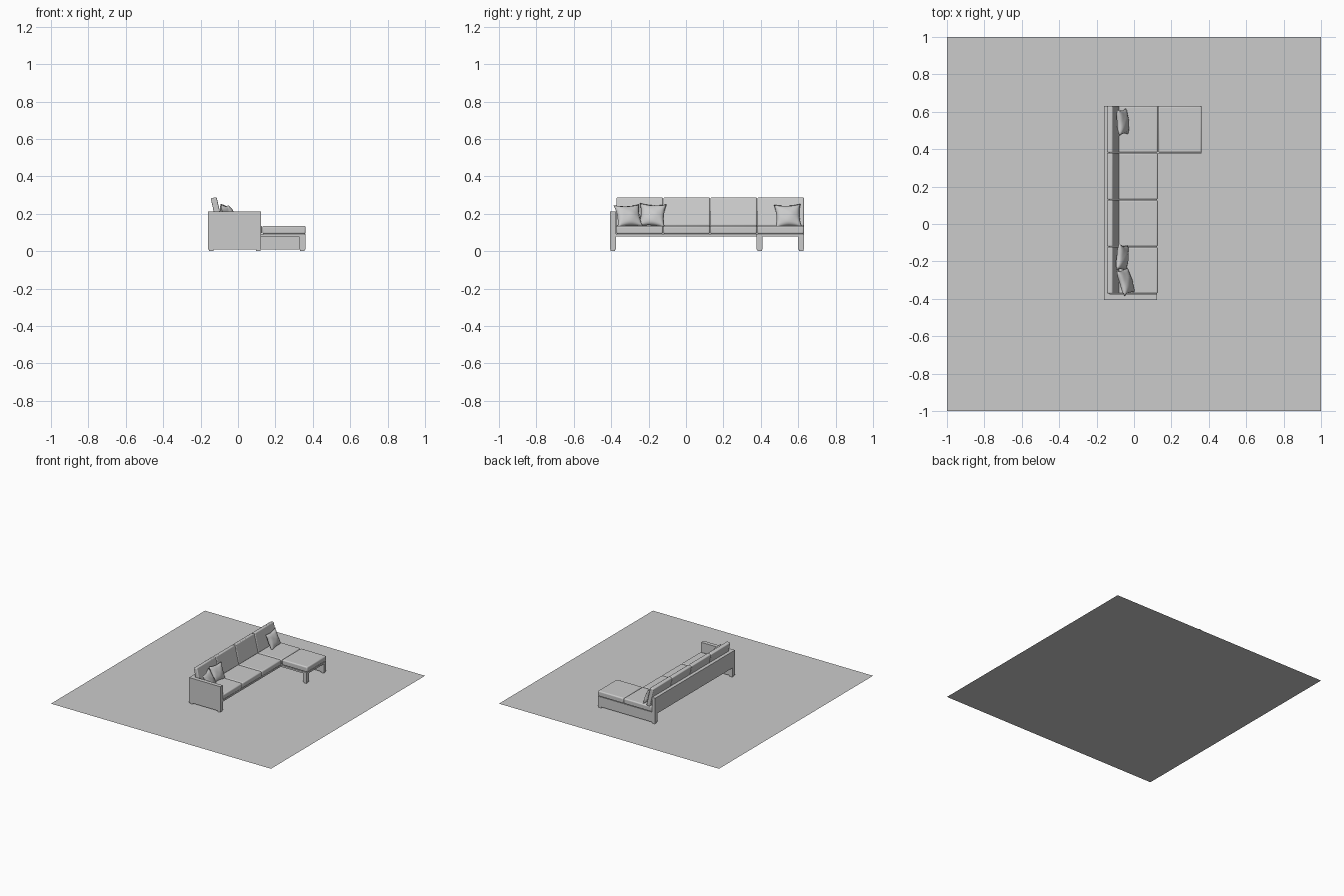
import bpy, bmesh, math

if "Cube" in bpy.data.objects:
    bpy.data.objects.remove(bpy.data.objects["Cube"])


def make(name, bm, loc=(0, 0, 0), rot=(0, 0, 0), smooth=False):
    me = bpy.data.meshes.new(name)
    bm.to_mesh(me)
    bm.free()
    if smooth:
        for p in me.polygons:
            p.use_smooth = True
    ob = bpy.data.objects.new(name, me)
    ob.location, ob.rotation_euler = loc, rot
    bpy.context.collection.objects.link(ob)
    return ob


def box(name, x, y, z, tilt=0, bevel=0):
    """Box from (min, max) ranges, tilted about y around its centre."""
    bm = bmesh.new()
    bmesh.ops.create_cube(bm, size=1)
    bmesh.ops.scale(bm, verts=bm.verts, vec=[r[1] - r[0] for r in (x, y, z)])
    ob = make(name, bm, [(r[0] + r[1]) / 2 for r in (x, y, z)], (0, tilt, 0), bevel > 0)
    if bevel:
        m = ob.modifiers.new("round", 'BEVEL')
        m.width, m.segments = bevel, 3
    return ob


def pillow(name, loc, lean, turn, roll=0, w=0.072, h=0.067, t=0.026):
    """Puffed square with pinched edges and pointed corners."""
    bm = bmesh.new()
    for side in (1, -1):
        grid = bmesh.ops.create_grid(bm, x_segments=14, y_segments=14, size=1)["verts"]
        for v in grid:
            a, b = v.co.x, v.co.y
            puff = (max(0, 1 - a * a) * max(0, 1 - b * b)) ** 0.5
            ripple = 1 + 0.08 * math.sin(5 * a + 2 * b) * math.cos(4 * b)
            v.co = (side * t * puff * ripple,
                    w * a * (1 - 0.14 * (1 - b * b)),
                    h * b * (1 - 0.14 * (1 - a * a)))
    bmesh.ops.remove_doubles(bm, verts=bm.verts, dist=1e-5)
    bmesh.ops.recalc_face_normals(bm, faces=bm.faces)
    make(name, bm, loc, [math.radians(d) for d in (roll, lean, turn)], True)


# Floor sheet
bm = bmesh.new()
bmesh.ops.create_grid(bm, x_segments=1, y_segments=1, size=1)
make("floor_sheet", bm)

# Wooden frame: arm, back panel, chaise end panel, front leg, base boards
box("arm_panel", (-0.16, 0.124), (-0.407, -0.375), (0.01, 0.213))
box("back_panel", (-0.16, -0.132), (-0.375, 0.63), (0.078, 0.213))
box("end_panel", (-0.16, 0.36), (0.6, 0.63), (0.01, 0.092))
box("chaise_leg", (0.326, 0.36), (0.378, 0.408), (0.01, 0.078))
box("seat_base", (-0.132, 0.124), (-0.375, 0.6), (0.078, 0.092))
box("chaise_base", (0.124, 0.36), (0.378, 0.6), (0.078, 0.092))

# Small feet under the panels and the leg
for i, (fx, fy) in enumerate([(-0.143, -0.391), (0.107, -0.391), (-0.143, 0.615),
                              (0.343, 0.615), (0.343, 0.393)]):
    box(f"foot_{i}", (fx - 0.012, fx + 0.012), (fy - 0.012, fy + 0.012), (0, 0.01))

# Seat and back cushions
W, Y0 = 0.2512, -0.373
for i in range(4):
    y = (Y0 + i * W + 0.001, Y0 + (i + 1) * W - 0.001)
    box(f"seat_cushion_{i}", (-0.13, 0.128), y, (0.092, 0.136), bevel=0.009)
    box(f"back_cushion_{i}", (-0.1285, -0.0965), y, (0.13, 0.288),
        tilt=math.radians(-13), bevel=0.007)
box("chaise_cushion", (0.13, 0.362), (Y0 + 3 * W + 0.001, Y0 + 4 * W - 0.001),
    (0.092, 0.136), bevel=0.009)

# Throw pillows
pillow("pillow_corner", (-0.044, -0.308, 0.189), -27, 16, 2)
pillow("pillow_side", (-0.062, -0.18, 0.192), -22, -4, -3)
pillow("pillow_chaise", (-0.06, 0.545, 0.189), -22, 4, 2)

# Keep flat cushion faces crisp, rounded edges smooth
bpy.ops.object.select_all(action='DESELECT')
for ob in bpy.data.objects:
    if "cushion" in ob.name:
        ob.select_set(True)
        bpy.context.view_layer.objects.active = ob
bpy.ops.object.shade_smooth_by_angle(angle=math.radians(40))
